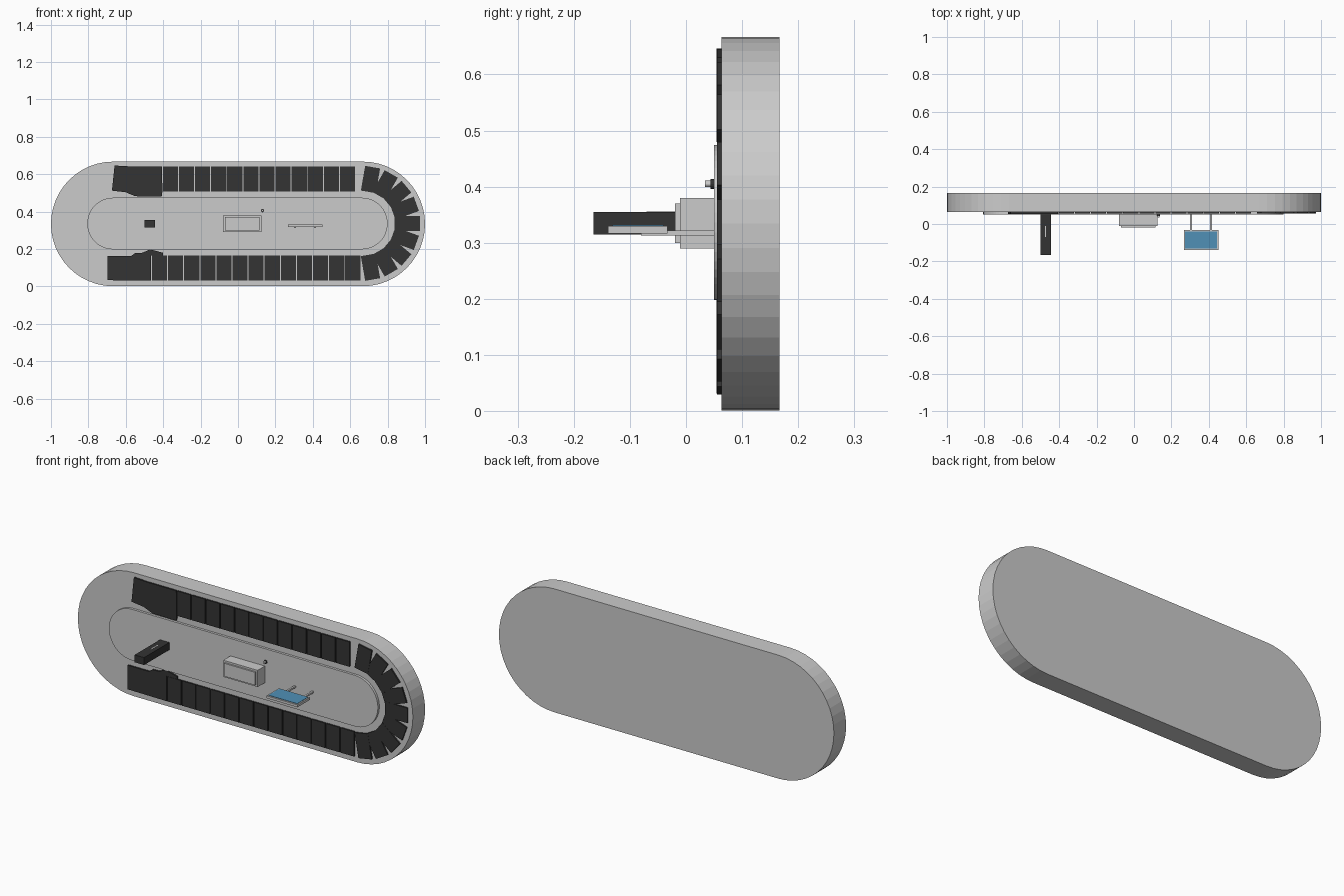
import bpy, bmesh, math
from mathutils import Matrix, Vector

if "Cube" in bpy.data.objects:
    bpy.data.objects.remove(bpy.data.objects["Cube"])


def material(name, rgb):
    m = bpy.data.materials.new(name)
    m.diffuse_color = (*rgb, 1)
    m.use_nodes = True
    m.node_tree.nodes["Principled BSDF"].inputs["Base Color"].default_value = m.diffuse_color
    return m


GREY = material("light grey", (0.6, 0.6, 0.6))
DARK = material("charcoal", (0.033, 0.033, 0.033))
BLUE = material("blue", (0.08, 0.28, 0.47))


def finish(bm, name, mat):
    bmesh.ops.recalc_face_normals(bm, faces=bm.faces)
    me = bpy.data.meshes.new(name)
    bm.to_mesh(me)
    bm.free()
    me.materials.append(mat)
    ob = bpy.data.objects.new(name, me)
    bpy.context.collection.objects.link(ob)
    return ob


def plate(name, outline, y0, y1, mat):
    """Extrude an (x, z) outline from y0 (front) to y1 (back)."""
    bm = bmesh.new()
    face = bm.faces.new([bm.verts.new((x, y0, z)) for x, z in outline])
    ext = bmesh.ops.extrude_face_region(bm, geom=[face])
    verts = [v for v in ext["geom"] if isinstance(v, bmesh.types.BMVert)]
    bmesh.ops.translate(bm, verts=verts, vec=(0, y1 - y0, 0))
    return finish(bm, name, mat)


def box(name, x, y, z, mat):
    return plate(name, [(x[0], z[0]), (x[1], z[0]), (x[1], z[1]), (x[0], z[1])], y[0], y[1], mat)


def rod(name, x, z, r, y0, y1, mat, n=16):
    pts = [(x + r * math.cos(2 * math.pi * i / n), z + r * math.sin(2 * math.pi * i / n)) for i in range(n)]
    return plate(name, pts, y0, y1, mat)


def stadium(cx, cz, half, r, n=24):
    pts = []
    for side, start in ((1, -90), (-1, 90)):
        for i in range(n + 1):
            a = math.radians(start + 180 * i / n)
            pts.append((cx + side * half + r * math.cos(a), cz + r * math.sin(a)))
    return pts


# Main body and raised centre panel
CZ = 0.334
plate("body", stadium(0, CZ, 0.667, 0.333), 0.063, 0.167, GREY)
plate("centre_panel", stadium(-0.003, 0.336, 0.665, 0.138), 0.05, 0.064, GREY)

# Belt slats along the straight runs
PITCH, WIDE = 0.0861, 0.081
Y = (0.055, 0.064)
for i in range(12):
    x = -0.402 + i * PITCH
    box("top_slat", (x, x + WIDE), Y, (0.508, 0.642), DARK)
for i in range(13):
    x = -0.46 + i * PITCH
    box("bottom_slat", (x, x + WIDE), Y, (0.031, 0.165), DARK)

# Slats fanned round the right end, staggered slightly where they overlap
for i in range(9):
    a = math.radians(80 - 20 * i)
    out, side = Vector((math.cos(a), math.sin(a))), Vector((-math.sin(a), math.cos(a)))
    c = Vector((0.667, 0.337))
    pts = [tuple(c + out * r + side * s * WIDE / 2) for r, s in ((0.171, -1), (0.305, -1), (0.305, 1), (0.171, 1))]
    plate("end_slat", pts, 0.055 + 0.0006 * (i % 2), 0.064, DARK)

# Bunched slats where the belt stops at the left
plate("top_belt_end", [(-0.674, 0.512), (-0.6, 0.503), (-0.55, 0.482), (-0.408, 0.48), (-0.404, 0.508),
                       (-0.407, 0.642), (-0.585, 0.642), (-0.66, 0.646)], 0.0545, 0.064, DARK)
plate("bottom_belt_end", [(-0.697, 0.033), (-0.464, 0.031), (-0.464, 0.166), (-0.402, 0.166), (-0.402, 0.18),
                          (-0.47, 0.198), (-0.51, 0.18), (-0.55, 0.178), (-0.57, 0.163), (-0.697, 0.163)],
      0.0545, 0.064, DARK)

# Dark arm projecting from the panel
box("arm", (-0.501, -0.445), (-0.165, 0.051), (0.315, 0.355), DARK)
box("arm_slot", (-0.475, -0.470), (-0.07, -0.01), (0.35, 0.356), GREY)

# Control box with raised front plate
box("control_box", (-0.08, 0.125), (-0.011, 0.051), (0.29, 0.38), GREY)
box("control_box_front", (-0.07, 0.115), (-0.02, -0.01), (0.30, 0.37), GREY)

# Small button beside the box
rod("button_collar", 0.131, 0.405, 0.009, 0.044, 0.051, DARK)
rod("button", 0.131, 0.405, 0.006, 0.034, 0.046, GREY)

# Tray on two rods with a blue top
box("tray", (0.267, 0.452), (-0.139, -0.033), (0.317, 0.330), GREY)
box("tray_top", (0.274, 0.445), (-0.131, -0.040), (0.328, 0.332), BLUE)
for x in (0.305, 0.412):
    box("tray_rod", (x - 0.005, x + 0.005), (-0.08, 0.051), (0.313, 0.322), GREY)
